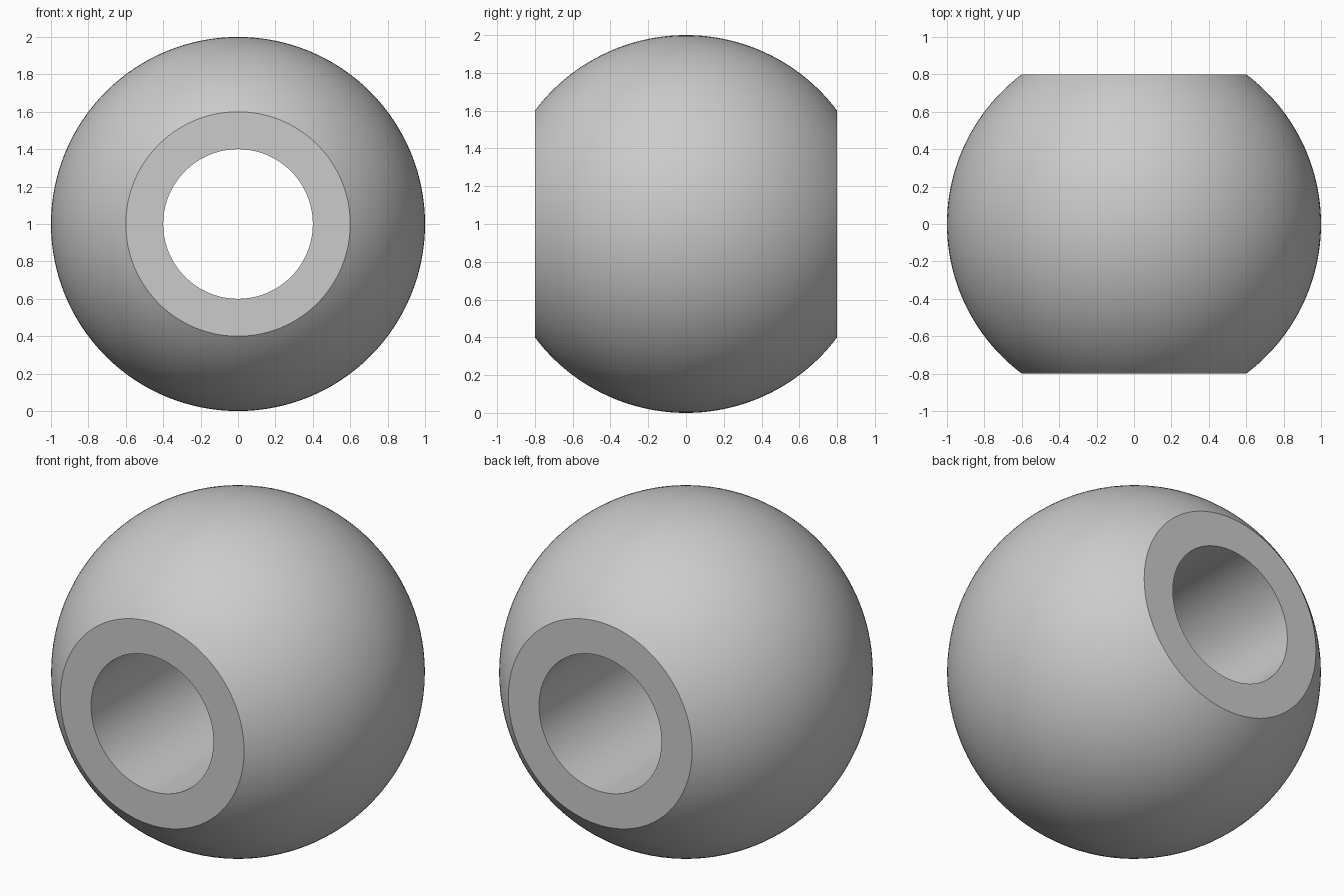
import bpy, bmesh, math

cube = bpy.data.objects.get("Cube")
if cube:
    bpy.data.objects.remove(cube, do_unlink=True)

RADIUS, HALF_WIDTH, BORE = 1.0, 0.8, 0.4
SEGMENTS, ARC_STEPS = 128, 48

# Plain grey material
grey = bpy.data.materials.new("plain grey")
grey.use_nodes = True
colour = (0.6, 0.6, 0.6, 1)
grey.diffuse_color = colour
grey.node_tree.nodes["Principled BSDF"].inputs["Base Color"].default_value = colour

# Closed profile (radius, y): spherical outside, flat ends, straight bore
limit = math.asin(HALF_WIDTH / RADIUS)
profile = []
for i in range(ARC_STEPS + 1):
    a = -limit + 2 * limit * i / ARC_STEPS
    profile.append((RADIUS * math.cos(a), RADIUS * math.sin(a)))
profile += [(BORE, HALF_WIDTH), (BORE, -HALF_WIDTH)]

# Turn the profile around the y axis
bm = bmesh.new()
rings = []
for s in range(SEGMENTS):
    t = 2 * math.pi * s / SEGMENTS
    rings.append([bm.verts.new((r * math.cos(t), y, RADIUS + r * math.sin(t)))
                  for r, y in profile])
for s, ring in enumerate(rings):
    after = rings[(s + 1) % SEGMENTS]
    for i in range(len(profile)):
        j = (i + 1) % len(profile)
        bm.faces.new((ring[i], ring[j], after[j], after[i]))
bmesh.ops.recalc_face_normals(bm, faces=bm.faces)

mesh = bpy.data.meshes.new("bored_ball")
bm.to_mesh(mesh)
bm.free()
mesh.materials.append(grey)
ball = bpy.data.objects.new("bored_ball", mesh)
bpy.context.collection.objects.link(ball)

# Smooth curves, crisp rims
bpy.ops.object.select_all(action="DESELECT")
ball.select_set(True)
bpy.context.view_layer.objects.active = ball
bpy.ops.object.shade_smooth_by_angle(angle=math.radians(30))
